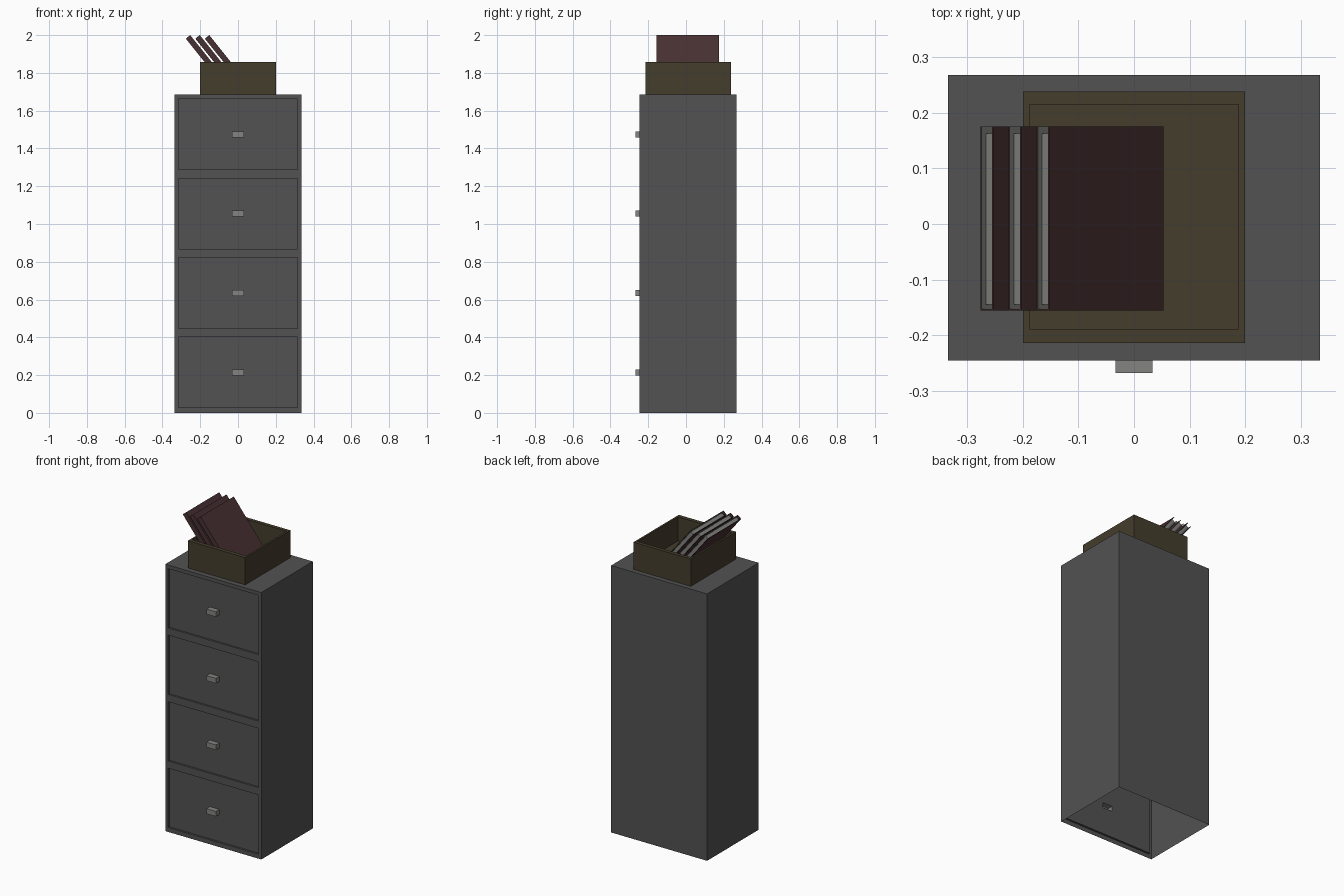
import bpy, bmesh, math
from mathutils import Matrix, Vector

if "Cube" in bpy.data.objects:
    bpy.data.objects.remove(bpy.data.objects["Cube"])


def material(name, rgb):
    m = bpy.data.materials.new(name)
    m.diffuse_color = (*rgb, 1)
    m.use_nodes = True
    m.node_tree.nodes["Principled BSDF"].inputs["Base Color"].default_value = m.diffuse_color
    return m


STEEL = material("dark grey steel", (0.085, 0.085, 0.085))
GRIP = material("light grey handle", (0.23, 0.23, 0.22))
CARD = material("olive brown card", (0.058, 0.047, 0.026))
COVER = material("dark maroon cover", (0.064, 0.030, 0.032))
PAPER = material("grey paper", (0.22, 0.22, 0.21))


def add_box(bm, lo, hi):
    """Axis-aligned box between two corners; returns its faces."""
    lo, hi = Vector(lo), Vector(hi)
    m = Matrix.Translation((lo + hi) / 2) @ Matrix.Diagonal((*(hi - lo), 1))
    verts = bmesh.ops.create_cube(bm, size=1, matrix=m)["verts"]
    bm.normal_update()
    return list({f for v in verts for f in v.link_faces})


def facing(faces, axis):
    return max(faces, key=lambda f: f.normal.dot(Vector(axis)))


def finish(bm, name, *mats):
    mesh = bpy.data.meshes.new(name)
    bm.to_mesh(mesh)
    bm.free()
    for m in mats:
        mesh.materials.append(m)
    ob = bpy.data.objects.new(name, mesh)
    bpy.context.collection.objects.link(ob)
    return ob


FRONT, PANEL, BACK = -0.246, -0.234, 0.268
TOP = 1.685
HX, HZ = 0.033, 0.016
drawers = [(0.028 + i * 0.42, 0.402 + i * 0.42) for i in range(4)]

# Cabinet shell, open underneath
bm = bmesh.new()
faces = add_box(bm, (-0.335, FRONT, 0), (0.335, BACK, TOP))
bm.faces.remove(facing(faces, (0, 0, -1)))
cuts = [((x, 0, 0), (1, 0, 0)) for x in (-0.315, 0.315)]
cuts += [((0, 0, z), (0, 0, 1)) for pair in drawers for z in pair]
for co, no in cuts:
    front = [f for f in bm.faces if f.normal.y < -0.9]
    geom = front + list({e for f in front for e in f.edges}) \
        + list({v for f in front for v in f.verts})
    bmesh.ops.bisect_plane(bm, geom=geom, plane_co=co, plane_no=no)
    bm.normal_update()

# Recessed drawer fronts with a slot behind each handle
for z0, z1 in drawers:
    mid = Vector((0, FRONT, (z0 + z1) / 2))
    face = min((f for f in bm.faces if f.normal.y < -0.9),
               key=lambda f: (f.calc_center_median() - mid).length)
    bmesh.ops.inset_individual(bm, faces=[face], thickness=0, depth=0)
    for v in face.verts:
        v.co.y = PANEL
    bm.normal_update()
    bmesh.ops.inset_individual(bm, faces=[face], thickness=0.05, depth=0)
    for v in face.verts:
        v.co = (math.copysign(HX, v.co.x), PANEL,
                mid.z + math.copysign(HZ, v.co.z - mid.z))
    bm.faces.remove(face)
finish(bm, "cabinet", STEEL)

# Drawer handles, open at the back
for i, (z0, z1) in enumerate(drawers):
    z = (z0 + z1) / 2
    bm = bmesh.new()
    faces = add_box(bm, (-HX, -0.268, z - HZ), (HX, PANEL, z + HZ))
    bm.faces.remove(facing(faces, (0, 1, 0)))
    finish(bm, f"drawer_handle_{i + 1}", GRIP)

# Open box on top of the cabinet
bm = bmesh.new()
faces = add_box(bm, (-0.2, -0.214, TOP), (0.2, 0.238, 1.857))
bm.faces.remove(facing(faces, (0, 0, -1)))
rim = facing([f for f in bm.faces], (0, 0, 1))
bmesh.ops.inset_individual(bm, faces=[rim], thickness=0.03, depth=0)
for v in rim.verts:
    v.co.x = math.copysign(0.188, v.co.x)
    v.co.y = 0.215 if v.co.y > 0 else -0.189
bm.normal_update()
bmesh.ops.inset_individual(bm, faces=[rim], thickness=0, depth=0)
for v in rim.verts:
    v.co.z = 1.705
finish(bm, "open_box", CARD)

# Three leaning folders: two boards and a spine around a block of paper
L, T, B = 0.328, 0.030, 0.003
Y0, Y1 = -0.156, 0.175
TILT = Matrix.Rotation(-0.675, 4, 'Y')
for i in range(3):
    corner = Vector((-0.152 - 0.0505 * i, 0, 2.0))
    place = Matrix.Translation(corner) @ TILT
    bm = bmesh.new()
    left = add_box(bm, (-T, Y0, -L), (B - T, Y1, 0))
    right = add_box(bm, (-B, Y0, -L), (0, Y1, 0))
    add_box(bm, (B - T, Y0, -L), (-B, Y0 + B, 0))
    # inner sides of the boards are paper coloured
    facing(left, (1, 0, 0)).material_index = 1
    facing(right, (-1, 0, 0)).material_index = 1
    bm.transform(place)
    finish(bm, f"folder_cover_{i + 1}", COVER, PAPER)
    bm = bmesh.new()
    add_box(bm, (B - T + 0.002, Y0 + 0.011, 0.012 - L),
            (-B - 0.002, Y1 - 0.012, -0.010))
    bm.transform(place)
    finish(bm, f"folder_paper_{i + 1}", PAPER)
